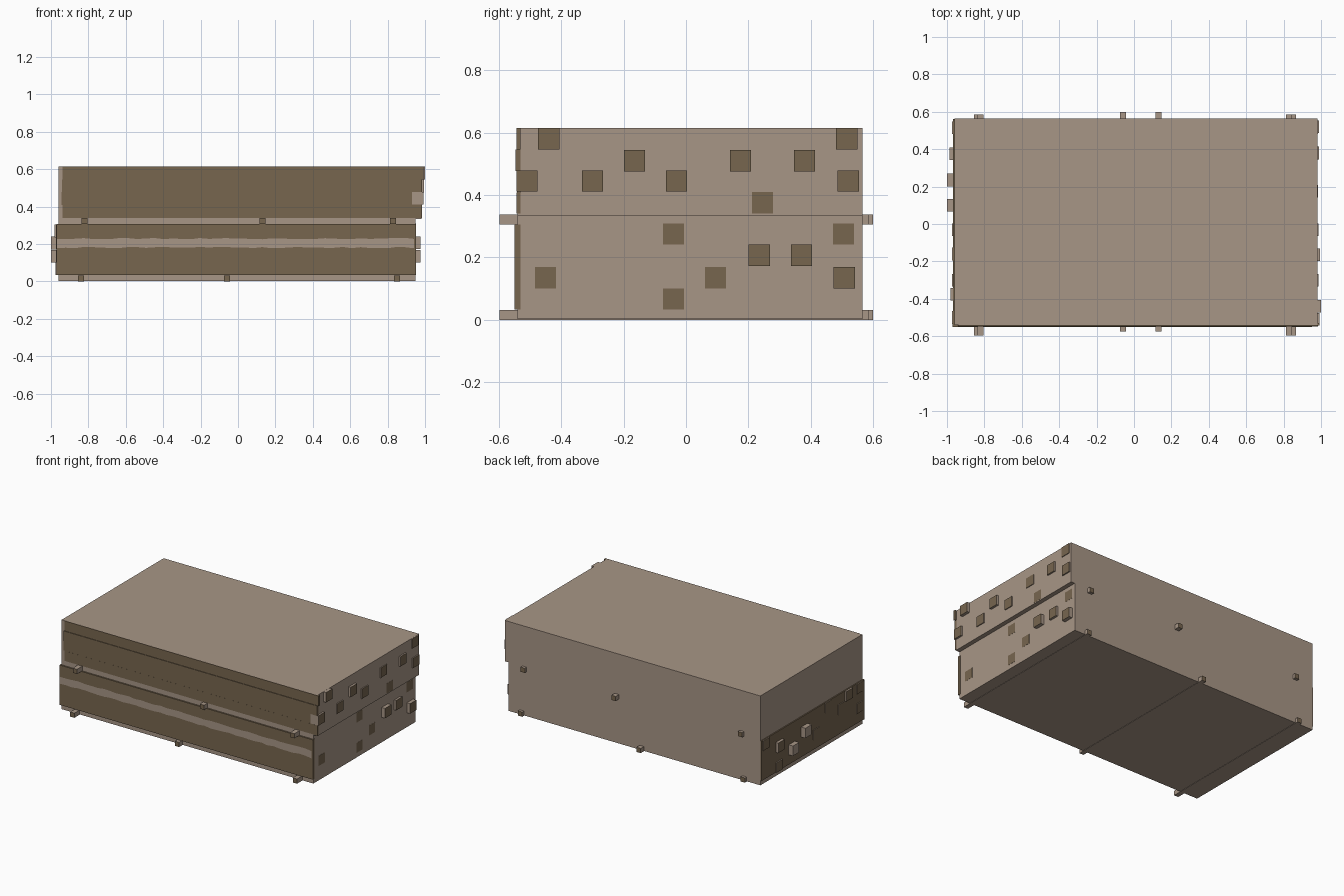
import bpy, bmesh, random
from mathutils import Vector

if "Cube" in bpy.data.objects:
    bpy.data.objects.remove(bpy.data.objects["Cube"])

random.seed(4)


def material(name, rgb):
    m = bpy.data.materials.new(name)
    m.diffuse_color = (*rgb, 1)
    m.use_nodes = True
    m.node_tree.nodes["Principled BSDF"].inputs["Base Color"].default_value = m.diffuse_color
    return m


LIGHT = material("pale timber", (0.39, 0.305, 0.24))
DARK = material("dark end grain", (0.185, 0.132, 0.078))


def box(name, x, y, z, rule=None, base=LIGHT):
    """Box from (min, max) ranges; faces whose normal passes the rule are dark."""
    bm = bmesh.new()
    bmesh.ops.create_cube(bm, size=1)
    for v in bm.verts:
        v.co = Vector([(r[0] + r[1]) / 2 + c * (r[1] - r[0])
                       for c, r in zip(v.co, (x, y, z))])
    bm.normal_update()
    me = bpy.data.meshes.new(name)
    me.materials.append(base)
    me.materials.append(DARK)
    for f in bm.faces:
        f.material_index = int(bool(rule and rule(f.normal)))
    bm.to_mesh(me)
    bm.free()
    ob = bpy.data.objects.new(name, me)
    bpy.context.collection.objects.link(ob)
    return ob


Y0, Y1 = -0.54, 0.565
H = 0.034  # half size of a board end

# two stacked packs of timber, the upper one overhanging on the right
box("lower_pack", (-0.96, 0.95), (Y0, Y1), (0.002, 0.335))
box("upper_pack", (-0.96, 0.98), (Y0, Y1), (0.335, 0.615))

# dark side boards on the front of the upper pack
for i, (x0, x1, y) in enumerate([(-0.938, 0.983, -0.5425), (-0.945, 0.985, -0.542),
                                 (-0.94, 0.983, -0.547), (-0.937, 0.993, -0.543)]):
    z = 0.34 + i * 0.0687
    box("upper_front_board", (x0, x1), (y, Y0 + 0.01), (z, z + 0.0687), base=DARK)

# dark front of the lower pack with a ragged pale band
box("lower_front_board", (-0.97, 0.953), (-0.55, Y0 + 0.01), (0.033, 0.306), base=DARK)
bm = bmesh.new()
N = 40
rows = []
for i in range(N + 1):
    x = -0.968 + 1.91 * i / N
    lo, hi = 0.181 + random.uniform(-0.004, 0.004), 0.229 + random.uniform(-0.004, 0.004)
    rows.append([bm.verts.new((x, -0.5508, z)) for z in (lo, hi)])
for a, b in zip(rows, rows[1:]):
    bm.faces.new((a[0], b[0], b[1], a[1]))
me = bpy.data.meshes.new("pale_band")
bm.to_mesh(me)
bm.free()
me.materials.append(LIGHT)
bpy.context.collection.objects.link(bpy.data.objects.new("pale_band", me))

# dark ends of the lower pack on the left side
box("left_end_panel", (-0.968, -0.95), (Y0, Y1 - 0.003), (0.033, 0.306), base=DARK)

# spacer sticks under each pack, dark at the sawn ends
for z, xs in ((0.0, (-0.84, -0.06, 0.85)), (0.306, (-0.82, 0.13, 0.83))):
    for x in xs:
        y = (-0.575, 0.6) if abs(x) < 0.5 else (-0.597, 0.585)
        box("spacer_stick", (x - 0.016, x + 0.016), y, (z, z + 0.032),
            lambda n: abs(n.y) > 0.5)

# board ends on the right: (y, z, how far out)
RIGHT = [(-0.44, 0.58, 1.0), (0.515, 0.58, 0.985), (-0.165, 0.51, 0.995),
         (0.175, 0.51, 0.985), (0.38, 0.51, 0.99), (-0.51, 0.445, 0.992),
         (-0.3, 0.445, 0.986), (-0.03, 0.445, 0.986), (0.52, 0.445, 0.988),
         (0.245, 0.375, 0.981), (-0.04, 0.275, 0.951), (0.505, 0.275, 0.951),
         (0.235, 0.207, 0.975), (0.37, 0.207, 0.965), (-0.45, 0.135, 0.951),
         (0.095, 0.135, 0.951), (0.507, 0.135, 0.975), (-0.04, 0.067, 0.951)]
for y, z, x in RIGHT:
    box("right_board_end", (0.93, x), (y - H, y + H), (z - H, z + H),
        lambda n: n.x > 0.5)

# board ends on the left; the longest ones stay pale
LEFT = [(0.515, 0.27, -0.973), (0.375, 0.205, -0.987), (0.235, 0.135, -1.0),
        (0.1, 0.205, -1.0), (0.375, 0.067, -0.975), (-0.03, 0.135, -0.972),
        (-0.16, 0.27, -0.972), (-0.3, 0.205, -0.972), (-0.375, 0.27, -0.98),
        (-0.5, 0.27, -0.973), (-0.5, 0.135, -0.973)]
for y, z, x in LEFT:
    box("left_board_end", (x, -0.95), (y - H, y + H), (z - H, z + H),
        (lambda n: n.x < -0.5) if x > -0.995 else None)
